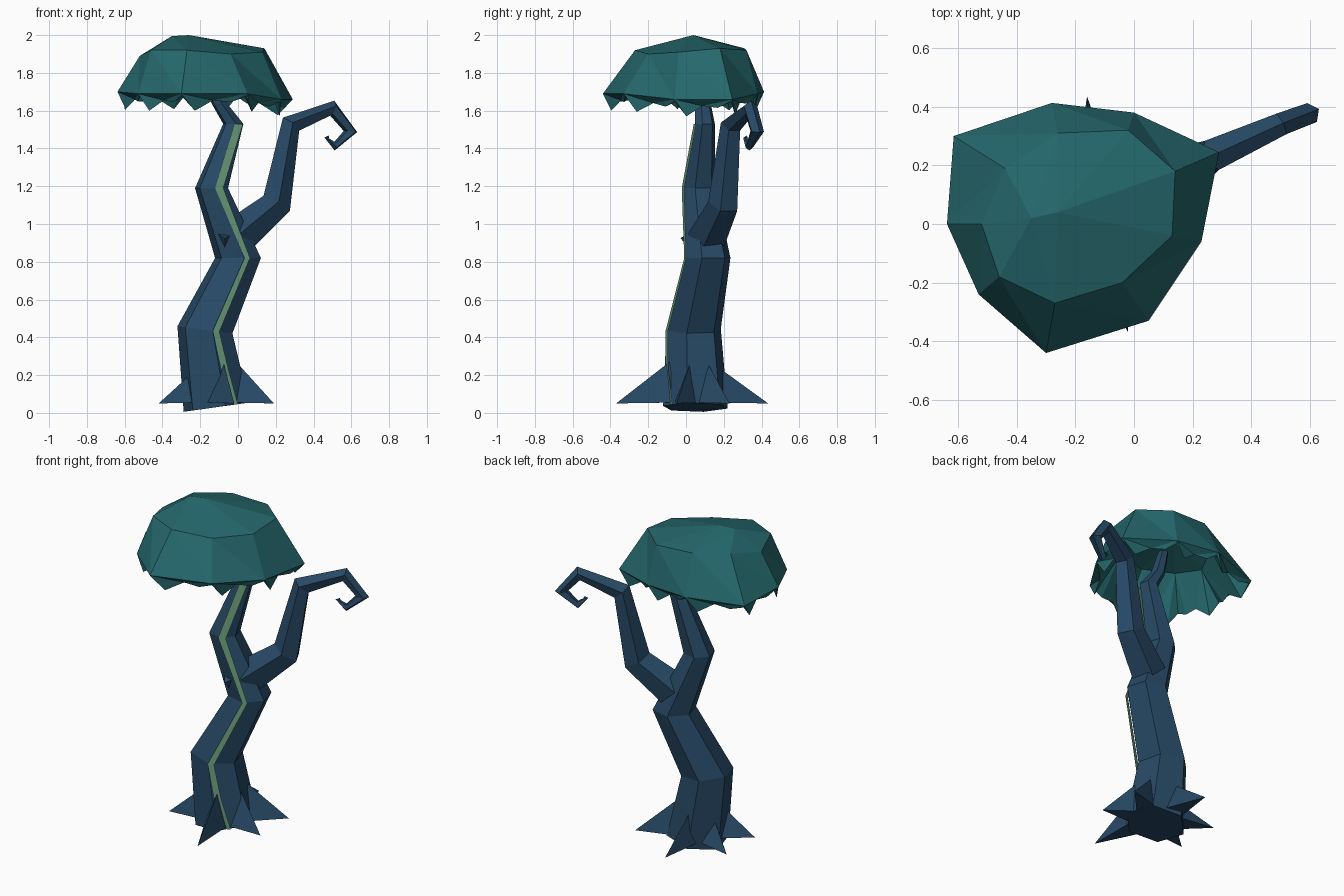
import bpy, math
from mathutils import Vector

if "Cube" in bpy.data.objects:
    bpy.data.objects.remove(bpy.data.objects["Cube"])


def material(name, rgb):
    m = bpy.data.materials.new(name)
    m.diffuse_color = (*rgb, 1)
    m.use_nodes = True
    m.node_tree.nodes["Principled BSDF"].inputs["Base Color"].default_value = m.diffuse_color
    return m


BARK = material("bark_blue", (0.02, 0.066, 0.13))
LEAF = material("leaf_teal", (0.018, 0.135, 0.148))
GLOW = material("stripe_green", (0.14, 0.32, 0.19))


def make(name, verts, faces, mat):
    me = bpy.data.meshes.new(name)
    me.from_pydata([tuple(v) for v in verts], [], faces)
    me.materials.append(mat)
    me.update()
    ob = bpy.data.objects.new(name, me)
    bpy.context.collection.objects.link(ob)
    return ob


def loft(name, rings, mat):
    """Skin equal-length rings and cap both ends."""
    n = len(rings[0])
    verts = [v for r in rings for v in r]
    faces = []
    for k in range(len(rings) - 1):
        for i in range(n):
            a, b = k * n + i, k * n + (i + 1) % n
            faces.append((a, b, b + n, a + n))
    faces.append(tuple(reversed(range(n))))
    faces.append(tuple(range(len(verts) - n, len(verts))))
    return make(name, verts, faces, mat)


# Trunk: zigzag six-sided rings (x, y, z, radius, z slope along x)
trunk = [(-.115, .05, .03, .178, .14), (-.175, .04, .44, .15, -.13),
         (.0, .115, .82, .125, 0), (-.14, .07, 1.19, .09, 0),
         (-.025, .1, 1.53, .055, 0), (-.1, .09, 1.64, .042, 0),
         (-.15, .08, 1.8, .03, 0)]


def ring_point(ring, deg):
    x, y, z, r, s = ring
    dx = r * math.cos(math.radians(deg))
    dy = r * math.sin(math.radians(deg))
    return Vector((x + dx, y + dy, z + s * dx))


loft("trunk", [[ring_point(t, -14 + 60 * i) for i in range(6)] for t in trunk], BARK)

# Glowing stripe: thin ribbon facing forward along the trunk's front edge
mid = tuple((a + b) / 2 for a, b in zip(trunk[0], trunk[1]))
spans = [(trunk[0], .37, .53), (mid, .1, .42), (trunk[1], .02, .34),
         (trunk[2], .02, .34), (trunk[3], -.1, .6), (trunk[4], -.25, .95)]
verts = []
for t, a, b in spans:
    p, q = ring_point(t, -74), ring_point(t, -14)
    l, r = p.lerp(q, a), p.lerp(q, b)
    l.y = max(l.y, p.y) - .006
    r.y = l.y + (r.y - l.y) * .3
    verts += [l, r]
make("green_stripe", verts,
     [(2 * k, 2 * k + 1, 2 * k + 3, 2 * k + 2) for k in range(len(spans) - 1)], GLOW)

# Branch: five-sided tube in one vertical plane, ending in a curled hook
path = [(-.02, .11, .92, .108), (.2, .2, 1.105, .085), (.277, .24, 1.525, .058),
        (.5, .34, 1.613, .041), (.597, .375, 1.49, .038),
        (.512, .335, 1.412, .023), (.468, .315, 1.456, .012), (.48, .32, 1.462, .006)]
pts = [Vector(p[:3]) for p in path]
side = Vector((-.45, .89, 0)).normalized()
rings = []
for i, p in enumerate(pts):
    tan = Vector()
    if i:
        tan += (p - pts[i - 1]).normalized()
    if i < len(pts) - 1:
        tan += (pts[i + 1] - p).normalized()
    up = tan.normalized().cross(side).normalized()
    rings.append([p + path[i][3] * (side * math.cos(a) + up * math.sin(a))
                  for a in (math.radians(18 + 72 * k) for k in range(5))])
loft("hooked_branch", rings, BARK)

# Small thorn on the front of the trunk
make("thorn", [(-.11, .02, .95), (-.035, .01, .945), (-.07, .02, .87), (-.07, -.03, .925)],
     [(0, 3, 1), (1, 3, 2), (2, 3, 0), (0, 1, 2)], BARK)

# Roots: six spikes around the base (tip x, tip y, ridge height)
centre = Vector((-.125, .04, 0))
tips = [(-.02, -.37, .27), (.19, -.05, .25), (.19, .23, .25),
        (-.16, .435, .24), (-.42, .2, .2), (-.42, -.08, .21)]
for k, (x, y, h) in enumerate(tips):
    tip = Vector((x, y, .05))
    d = tip - centre
    d.z = 0
    d.normalize()
    w = Vector((-d.y, d.x, 0))
    base = centre + d * .12
    verts = [tip, base + w * .07 + Vector((0, 0, .055)),
             base + d * .015 + w * .015 + Vector((0, 0, h)),
             base - w * .07 + Vector((0, 0, .055))]
    make(f"root_{k + 1}", verts, [(0, 1, 2), (0, 2, 3), (0, 3, 1), (1, 3, 2)], BARK)

# Canopy: faceted dome, jagged hanging rim, thin hollow shell
rim = [Vector(v) for v in [
    (.29, .245, 1.66), (0, .38, 1.69), (-.28, .413, 1.70), (-.615, .30, 1.69),
    (-.638, 0, 1.70), (-.53, -.24, 1.69), (-.3, -.44, 1.69), (.05, -.33, 1.69),
    (.23, -.06, 1.66)]]
crown = [Vector(v) for v in [
    (.14, .18, 1.93), (-.02, .32, 1.92), (-.26, .31, 1.93), (-.44, .19, 1.93),
    (-.52, 0, 1.89), (-.46, -.18, 1.92), (-.27, -.27, 1.92), (-.04, -.2, 1.90),
    (.13, -.04, 1.91)]]
n = len(rim)
mid_c = Vector((-.19, .03, 0))


def inward(v, f, z):
    p = mid_c + (v - mid_c) * f
    return Vector((p.x, p.y, z))


def hub(k):
    return 0 if 2 <= k <= 5 else 1


verts = [Vector((-.35, .02, 1.995)), Vector((-.26, .04, 2.0))] + crown + rim
C, R = 2, 2 + n
faces = []
for i in range(n):
    j = (i + 1) % n
    faces.append((hub(i), C + i, C + j))
    if hub(i) != hub(i - 1):
        faces.append((hub(i - 1), C + i, hub(i)))
    faces += [(C + i, R + i, R + j), (C + i, R + j, C + j)]

# Teeth: one long and one short flap under each rim edge
T = len(verts)
for i in range(n):
    a, b = rim[i], rim[(i + 1) % n]
    for f, drop, pull in ((0, .015, .97), (.2, .09, .95), (.5, .035, .9), (.78, .045, .93)):
        p = a.lerp(b, f)
        verts.append(inward(p, pull, p.z - drop))
U = len(verts)
verts += [inward(v, .93, v.z - .04) for v in crown] + [Vector((-.27, .03, 1.95))]
for i in range(n):
    j = (i + 1) % n
    t = [T + 4 * i + k for k in range(4)] + [T + 4 * j]
    faces += [(R + i, t[0], t[1]), (R + i, t[1], t[2]), (R + i, t[2], R + j),
              (R + j, t[2], t[3]), (R + j, t[3], t[4]),
              (t[0], U + i, t[1]), (t[1], U + i, t[2]), (U + i, U + j, t[2]),
              (t[2], U + j, t[3]), (t[3], U + j, t[4]), (U + i, U + n, U + j)]
make("canopy", verts, faces, LEAF)
